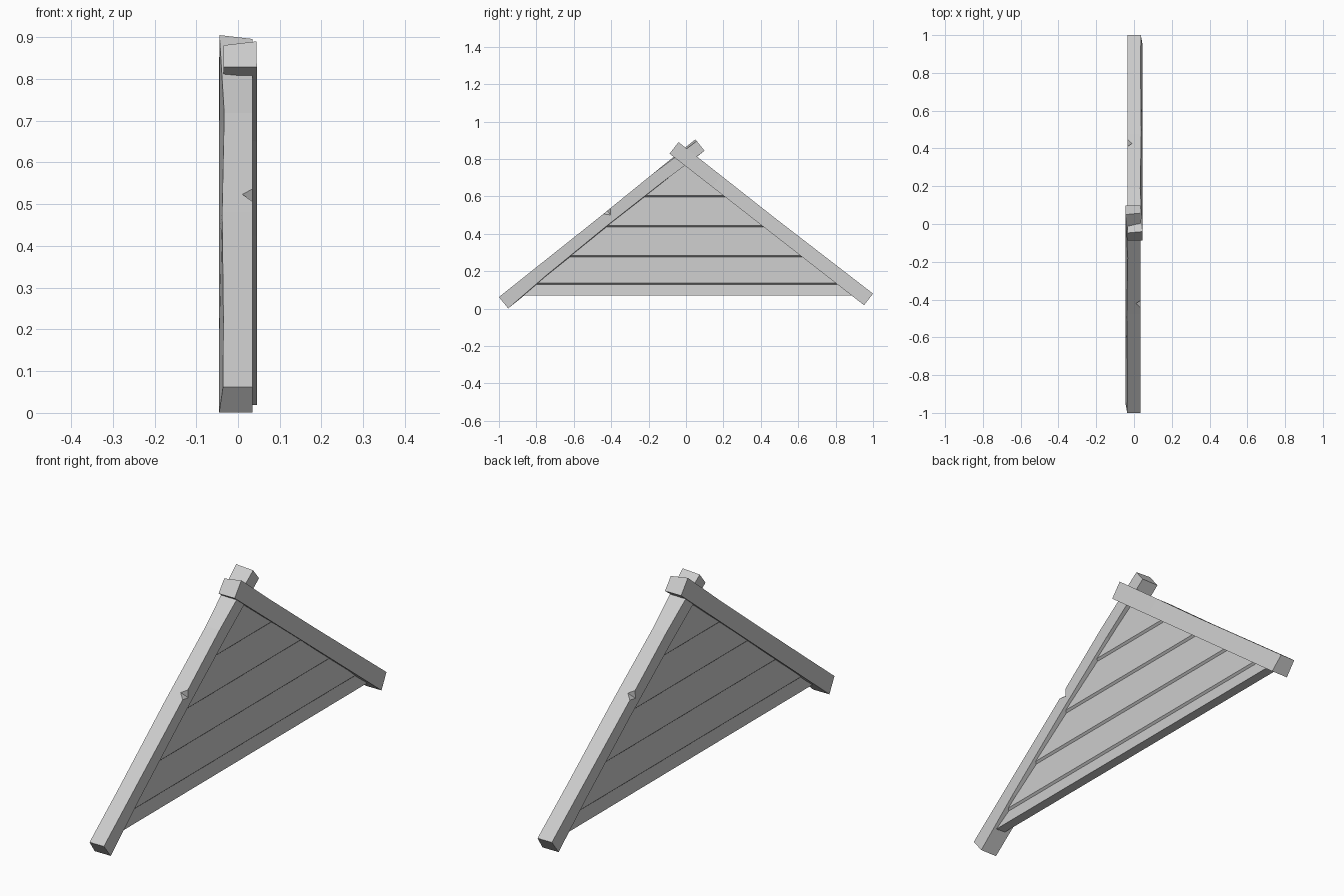
import bpy, bmesh
from mathutils import Vector

if "Cube" in bpy.data.objects:
    bpy.data.objects.remove(bpy.data.objects["Cube"])


def finish(bm, name):
    bmesh.ops.recalc_face_normals(bm, faces=bm.faces[:])
    me = bpy.data.meshes.new(name)
    bm.to_mesh(me)
    bm.free()
    ob = bpy.data.objects.new(name, me)
    bpy.context.collection.objects.link(ob)
    return ob


def loft(rings, name):
    # skin a list of equal vertex rings and cap both ends
    bm = bmesh.new()
    vs = [[bm.verts.new(p) for p in r] for r in rings]
    n = len(rings[0])
    for a, b in zip(vs, vs[1:]):
        for i in range(n):
            j = (i + 1) % n
            bm.faces.new((a[i], a[j], b[j], b[i]))
    bm.faces.new(vs[0])
    bm.faces.new(vs[-1])
    return finish(bm, name)


# hand-hewn stations: position, left-edge wobble, top sag, underside twist
STATIONS = [(0, 0, 0, 0), (0.2, 0.001, 0.001, 0.010), (0.5, -0.002, 0.003, 0.014),
            (0.78, 0.003, 0.001, 0.010), (1, 0, 0, 0)]
WIDTH = 0.078


def rafter(name, start, end, side):
    # side = -1 turns the beam half a turn about the vertical axis
    s, e = Vector((0, *start)), Vector((0, *end))
    along = (e - s).normalized()
    inward = Vector((0, along.z, -along.y))

    def place(x, p):
        return Vector((side * x, side * p.y, p.z))

    rings = []
    for t, wob, sag, twist in STATIONS:
        c = s.lerp(e, t)
        tip = 0.012 if t == 1 else 0
        rings.append([place(-0.036 + wob - tip * 0.7, c + inward * sag),
                      place(0.035, c + inward * (sag + tip)),
                      place(0.035, c + inward * (WIDTH - twist)),
                      place(-0.045, c + inward * WIDTH)])
    beam = loft(rings, name)

    # chipped notch on the upper edge
    c = s.lerp(e, 0.55)
    bm = bmesh.new()
    ring = [bm.verts.new(place(0.035 + dx, c + inward * dv))
            for dx, dv in ((-0.027, 0), (0, 0.032), (0.03, 0), (0, -0.03))]
    tips = [bm.verts.new(place(0.035, c + along * d)) for d in (-0.03, 0.022)]
    for i in range(4):
        for tip in tips:
            bm.faces.new((ring[i], ring[(i + 1) % 4], tip))
    cutter = finish(bm, "chip_cutter")
    cutter.hide_render = True
    mod = beam.modifiers.new("chip", 'BOOLEAN')
    mod.operation = 'DIFFERENCE'
    mod.solver = 'EXACT'
    mod.object = cutter
    dg = bpy.context.evaluated_depsgraph_get()
    me = bpy.data.meshes.new_from_object(beam.evaluated_get(dg))
    beam.modifiers.clear()
    beam.data = me
    bpy.data.objects.remove(cutter)


# crossed gable beams
rafter("left_rafter", (-1, 0.062), (0.05, 0.905), 1)
rafter("right_rafter", (-1, 0.08), (0.04, 0.89), -1)

# horizontal boards, thicker at the lower edge, ends buried in the beams
LEVELS = [0.07, 0.13, 0.277, 0.437, 0.597, 0.795]
for k, (lo, hi) in enumerate(zip(LEVELS, LEVELS[1:])):
    lip = 0.008 if k else 0.001
    profile = [(-0.013, lo), (0.013, lo), (0.022, lo + lip),
               (0.013, hi), (-0.013, hi), (-0.022, lo + lip)]
    rings = [[(x, sgn * (0.80 - z) / 0.8, z) for x, z in profile] for sgn in (-1, 1)]
    loft(rings, f"gable_board_{k + 1}")
